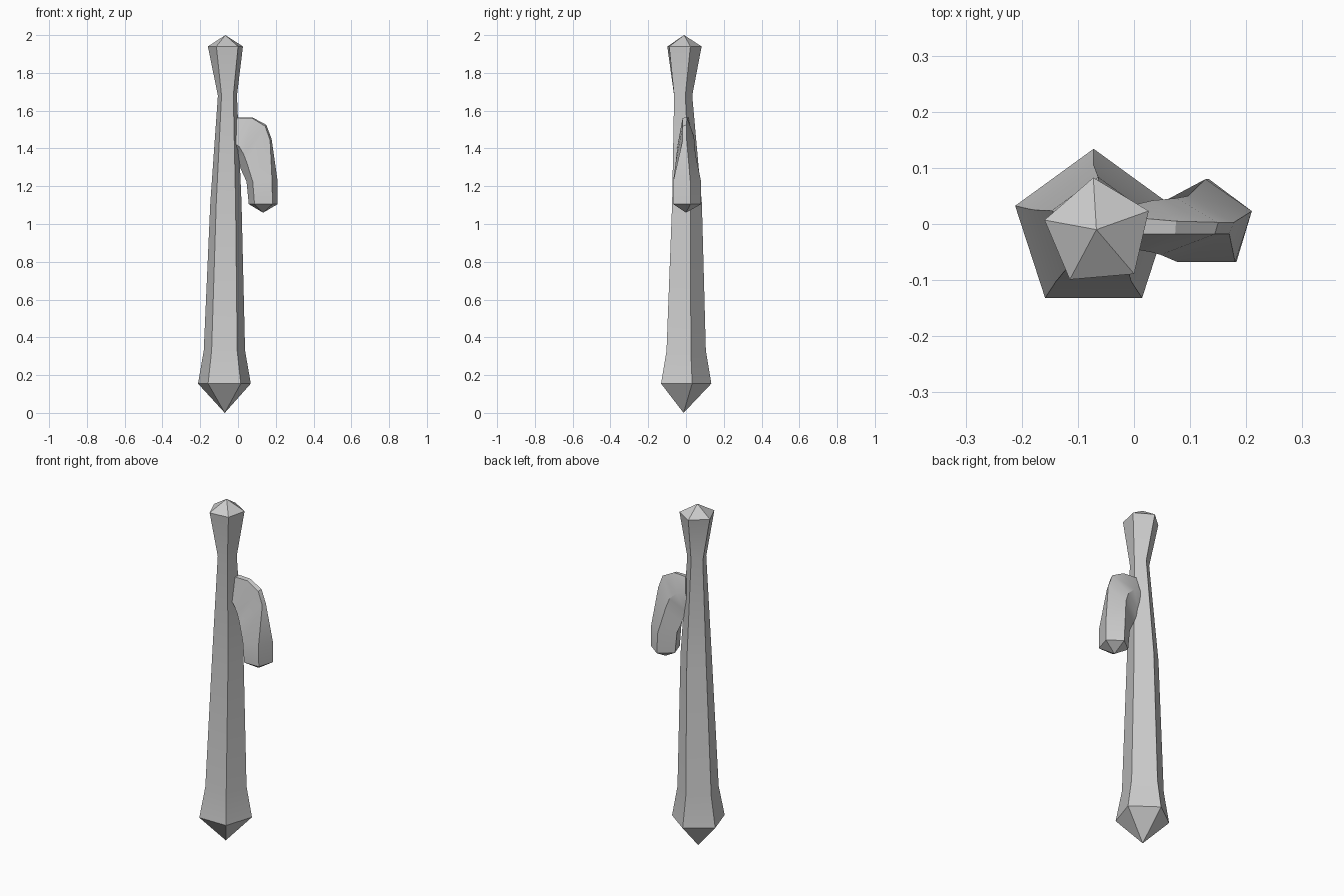
import bpy
import bmesh
import math
from mathutils import Vector

cube = bpy.data.objects.get("Cube")
if cube:
    bpy.data.objects.remove(cube, do_unlink=True)

SIDES = 5

# One plain grey for everything
grey = bpy.data.materials.new("plain_grey")
grey.use_nodes = True
grey.diffuse_color = (0.6, 0.6, 0.6, 1)
grey.node_tree.nodes["Principled BSDF"].inputs["Base Color"].default_value = (0.6, 0.6, 0.6, 1)


def pentagon(centre, radius, twist=0):
    """Regular pentagon with one corner at the back."""
    points = []
    for i in range(SIDES):
        angle = math.radians(90 + twist) + math.tau * i / SIDES
        offset = Vector((math.cos(angle), math.sin(angle), 0)) * radius
        points.append(Vector(centre) + offset)
    return points


def limb_section(inner, outer, back, ridge_back, ridge_front, front, ridge_share):
    """Five-cornered slice spanning from an inner to an outer (x, z) point."""
    start = Vector((inner[0], 0, inner[1]))
    end = Vector((outer[0], 0, outer[1]))
    corners = [(0.5, back), (0, 0.02), (0.2, front),
               (ridge_share, ridge_front), (1, ridge_back)]
    return [start.lerp(end, share) + Vector((0, y, 0)) for share, y in corners]


def loft(name, rings, first_tip=None, last_tip=None):
    """Skin a row of rings and close each end with a point or a cap."""
    bm = bmesh.new()
    rows = [[bm.verts.new(p) for p in ring] for ring in rings]
    for low, high in zip(rows, rows[1:]):
        for i in range(SIDES):
            j = (i + 1) % SIDES
            bm.faces.new((low[i], low[j], high[j], high[i]))
    for row, tip in ((rows[0], first_tip), (rows[-1], last_tip)):
        if tip:
            point = bm.verts.new(tip)
            for i in range(SIDES):
                bm.faces.new((row[i], row[(i + 1) % SIDES], point))
        else:
            bm.faces.new(row)
    bmesh.ops.recalc_face_normals(bm, faces=bm.faces)
    mesh = bpy.data.meshes.new(name)
    bm.to_mesh(mesh)
    bm.free()
    mesh.materials.append(grey)
    obj = bpy.data.objects.new(name, mesh)
    bpy.context.collection.objects.link(obj)
    bpy.ops.object.select_all(action='DESELECT')
    obj.select_set(True)
    bpy.context.view_layer.objects.active = obj
    bpy.ops.object.shade_smooth_by_angle(angle=math.radians(30))
    return obj


# Tall tapering trunk with a pointed foot and a flared, pointed head
loft("trunk", [
    pentagon((-0.072, -0.013, 0.155), 0.147),
    pentagon((-0.072, -0.01, 0.33), 0.115),
    pentagon((-0.064, -0.003, 1.11), 0.087),
    pentagon((-0.056, -0.02, 1.68), 0.053),
    pentagon((-0.064, -0.015, 1.94), 0.098, twist=5),
], first_tip=(-0.07, -0.013, 0), last_tip=(-0.067, -0.01, 2))

# Side limb: pointed pentagonal end, thinning to a ridge as it bends into the trunk
loft("side_limb", [
    limb_section((0.057, 1.105), (0.21, 1.105), 0.08, 0.023, -0.068, -0.068, 0.82),
    limb_section((0.045, 1.225), (0.21, 1.225), 0.08, 0.023, -0.068, -0.068, 0.82),
    limb_section((0.015, 1.29), (0.178, 1.45), 0.05, 0.003, -0.018, -0.055, 0.95),
    limb_section((0, 1.33), (0.15, 1.525), 0.046, 0.003, -0.018, -0.05, 0.96),
    limb_section((-0.01, 1.37), (0.075, 1.565), 0.042, 0.005, -0.018, -0.046, 0.98),
    limb_section((-0.03, 1.4), (-0.005, 1.565), 0.03, 0.012, -0.018, -0.035, 0.98),
], first_tip=(0.133, 0, 1.06))
